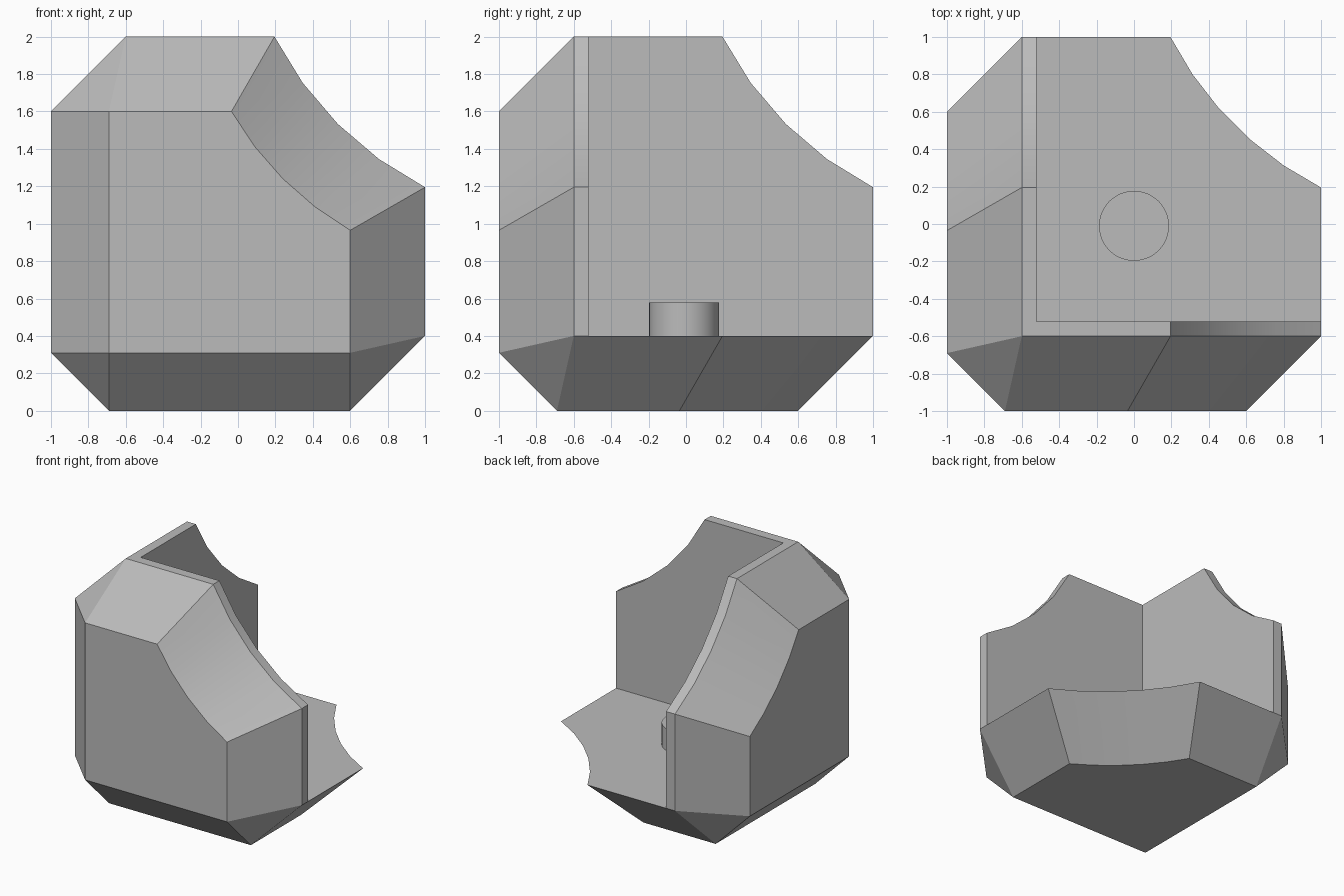
import bpy
import bmesh
from math import atan2, cos, sin, pi
from mathutils import Vector

cube = bpy.data.objects.get("Cube")
if cube:
    bpy.data.objects.remove(cube, do_unlink=True)

# Single grey material
grey = bpy.data.materials.new("light_grey")
grey.use_nodes = True
COLOUR = (0.5, 0.5, 0.5, 1)
grey.diffuse_color = COLOUR
grey.node_tree.nodes["Principled BSDF"].inputs["Base Color"].default_value = COLOUR

BEVEL = 0.31    # chamfer along the shared outer edges
DEPTH = 0.4     # slab thickness
LIP = 0.48      # inner face of the two walls


def place(axis, depth, a, b):
    """Point on the panel facing the given axis, measured from the outer corner."""
    p = [0, 0, 0]
    p[axis], p[(axis + 1) % 3], p[(axis + 2) % 3] = depth, a, b
    return Vector((p[0] - 1, p[1] - 1, p[2]))


def outline(corner, base, reach, bite, centre, steps):
    """Square panel whose far corner is bitten off by a circular arc."""
    start = atan2(bite - centre, reach - centre)
    end = 1.5 * pi - (start + 2 * pi) + pi * 1.0
    start += 2 * pi
    end = 2.5 * pi - start
    radius = Vector((reach - centre, bite - centre)).length
    arc = []
    for i in range(steps + 1):
        t = start + (end - start) * i / steps
        arc.append((centre + radius * cos(t), centre + radius * sin(t)))
    return [(corner, base), (reach, base)] + arc + [(corner, reach)]


bm = bmesh.new()


def face(points):
    bm.faces.new([bm.verts.new(p) for p in points])


def bridge(lower, upper):
    """Strip around the free sides of a panel."""
    for i in range(1, len(lower) - 1):
        face([lower[i], lower[i + 1], upper[i + 1], upper[i]])


# Three panels: left wall, front wall and floor
for axis in range(3):
    steps = 5 if axis == 2 else 4
    outer = [place(axis, 0, *p) for p in outline(BEVEL, BEVEL, 1.6, 0.965, 2.45, steps)]
    rim = [place(axis, DEPTH, *p) for p in outline(DEPTH, DEPTH, 2, 1.195, 2.83, steps)]
    face(outer)
    bridge(outer, rim)
    if axis == 2:
        face(rim)
    else:
        flat = outline(DEPTH, DEPTH, 2, 1.195, 2.83, steps)
        # Trim the side that meets the other wall, keep the floor side
        inner = []
        for a, b in flat:
            if axis == 0 and a == DEPTH:
                a = LIP
            if axis == 1 and b == DEPTH:
                b = LIP
            inner.append(place(axis, LIP, a, b))
        bridge(rim, inner)
        face(inner)

    # Chamfer to the next panel, with a triangle at its free end
    nxt = (axis + 1) % 3
    a0, a1 = place(axis, 0, BEVEL, BEVEL), place(axis, 0, BEVEL, 1.6)
    b0, b1 = place(nxt, 0, BEVEL, BEVEL), place(nxt, 0, 1.6, BEVEL)
    face([a0, a1, b1, b0])
    face([a1, b1, place(axis, DEPTH, DEPTH, 2)])

# Triangle cutting the outer corner
face([place(k, 0, BEVEL, BEVEL) for k in range(3)])

bmesh.ops.remove_doubles(bm, verts=bm.verts, dist=0.0005)
bmesh.ops.recalc_face_normals(bm, faces=bm.faces)
mesh = bpy.data.meshes.new("corner_bracket")
bm.to_mesh(mesh)
bm.free()
bracket = bpy.data.objects.new("corner_bracket", mesh)
bpy.context.collection.objects.link(bracket)

# Round peg on the floor
bpy.ops.mesh.primitive_cylinder_add(vertices=48, radius=0.187, depth=0.2, location=(0, -0.01, 0.48))
peg = bpy.context.object
peg.name = "floor_peg"

for obj in (bracket, peg):
    obj.data.materials.append(grey)
    bpy.ops.object.select_all(action="DESELECT")
    obj.select_set(True)
    bpy.context.view_layer.objects.active = obj
    bpy.ops.object.shade_smooth_by_angle()
